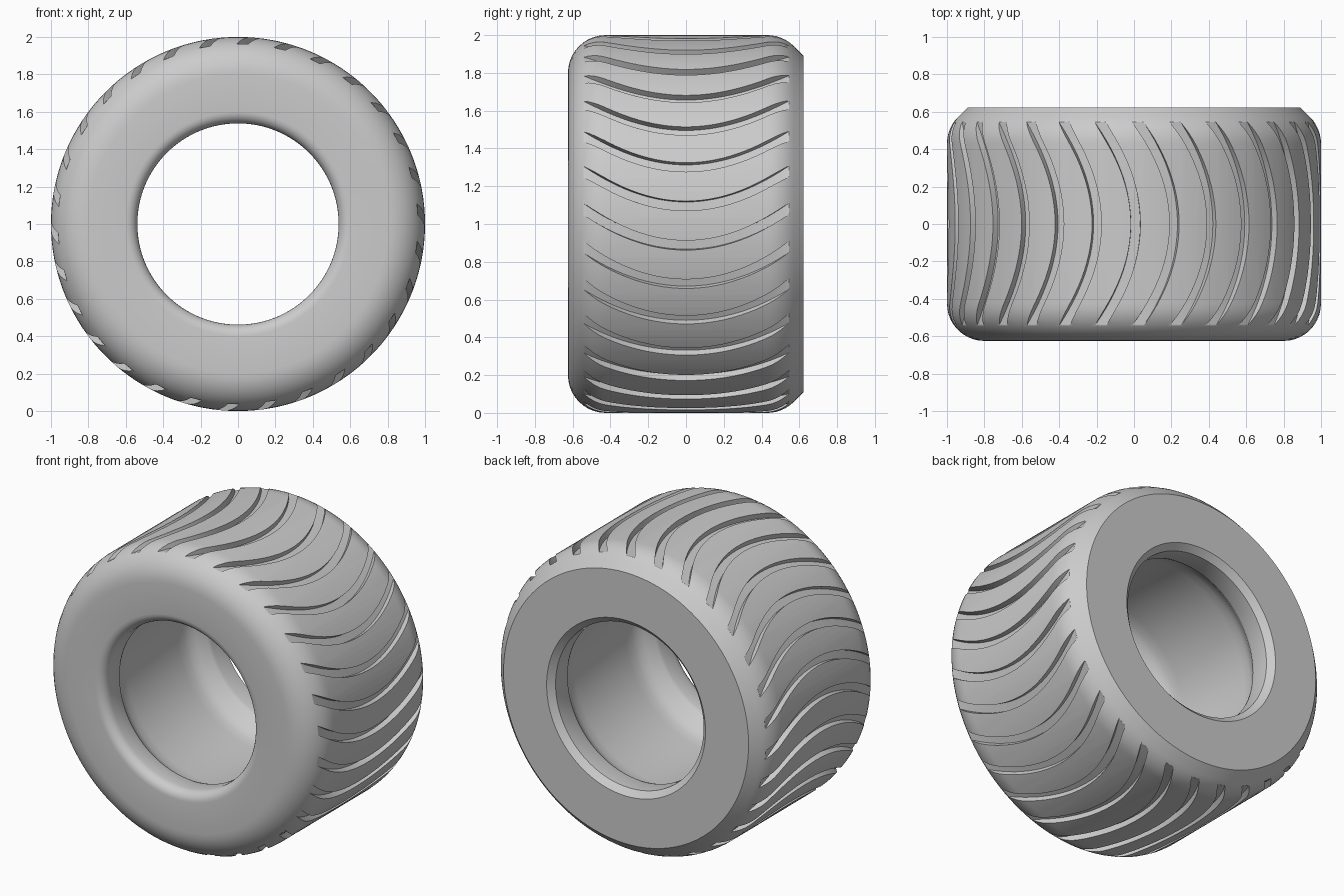
import bpy, bmesh
from math import sin, cos, radians, hypot

cube = bpy.data.objects.get("Cube")
if cube:
    bpy.data.objects.remove(cube, do_unlink=True)

rubber = bpy.data.materials.new("grey rubber")
rubber.use_nodes = True
grey = (0.6, 0.6, 0.6, 1)
rubber.diffuse_color = grey
rubber.node_tree.nodes["Principled BSDF"].inputs["Base Color"].default_value = grey

GROOVES = 30
FLOOR = 0.963


def point(y, r, phi):
    """Place a point around the axle; phi runs clockwise from the top."""
    return (r * sin(phi), y, 1 + r * cos(phi))


def arc(y, r, radius, start, end, steps):
    angles = [radians(start + (end - start) * i / steps) for i in range(steps + 1)]
    return [(y + radius * cos(a), r + radius * sin(a)) for a in angles]


def make_object(name, bm):
    bmesh.ops.recalc_face_normals(bm, faces=bm.faces)
    mesh = bpy.data.meshes.new(name)
    bm.to_mesh(mesh)
    bm.free()
    mesh.materials.append(rubber)
    obj = bpy.data.objects.new(name, mesh)
    bpy.context.collection.objects.link(obj)
    return obj


def loft(bm, rings, closed):
    """Join equal rings of vertices; cap the ends of an open loft."""
    count = len(rings[0])
    pairs = list(zip(rings, rings[1:] + rings[:1]))
    for a, b in pairs if closed else pairs[:-1]:
        for i in range(count):
            j = (i + 1) % count
            bm.faces.new((a[i], a[j], b[j], b[i]))
    if not closed:
        bm.faces.new(rings[0])
        bm.faces.new(rings[-1])


# Tyre section: round front shoulder, cut back shoulder
profile = arc(-0.425, 0.8, 0.2, 180, 90, 10)
profile += arc(0.43, 0.8, 0.2, 90, 45, 6)
profile += [(0.622, 0.89), (0.622, 0.577), (0.585, 0.538)]

# Bead seats and the wider cavity between them
cavity = [(0.47, 0.538), (0.45, 0.545), (0.4, 0.59), (0.37, 0.612), (0.33, 0.625), (0.27, 0.63)]
profile += cavity + [(-y, r) for y, r in reversed(cavity)]
profile += arc(-0.563, 0.6, 0.062, 270, 180, 6)

bm = bmesh.new()
segments = 180
rings = [[bm.verts.new(point(y, r, radians(360 * s / segments))) for y, r in profile]
         for s in range(segments)]
loft(bm, rings, True)
tyre = make_object("tyre", bm)

# Curved tread grooves, all in one cutter
bm = bmesh.new()
steps = 32
for k in range(GROOVES):
    rings = []
    for i in range(steps + 1):
        y = -0.66 + 1.32 * i / steps
        bend = radians(10.7) / 0.53 ** 2
        middle = radians(0.5 + 360 * k / GROOVES) - bend * y * y
        half = radians(1.45) * hypot(1, 2 * bend * y)
        corners = ((FLOOR, -half), (FLOOR, half), (1.04, half), (1.04, -half))
        rings.append([bm.verts.new(point(y, r, middle + d)) for r, d in corners])
    loft(bm, rings, False)
cutter = make_object("groove_cutter", bm)
cutter.hide_render = True

# Cut the grooves and keep their edges crisp
cut = tyre.modifiers.new("grooves", "BOOLEAN")
cut.operation = "DIFFERENCE"
cut.solver = "EXACT"
cut.object = cutter
bpy.ops.object.select_all(action="DESELECT")
bpy.context.view_layer.objects.active = tyre
tyre.select_set(True)
bpy.ops.object.modifier_apply(modifier=cut.name)
bpy.data.objects.remove(cutter, do_unlink=True)
bpy.ops.object.shade_smooth_by_angle(angle=radians(30))
